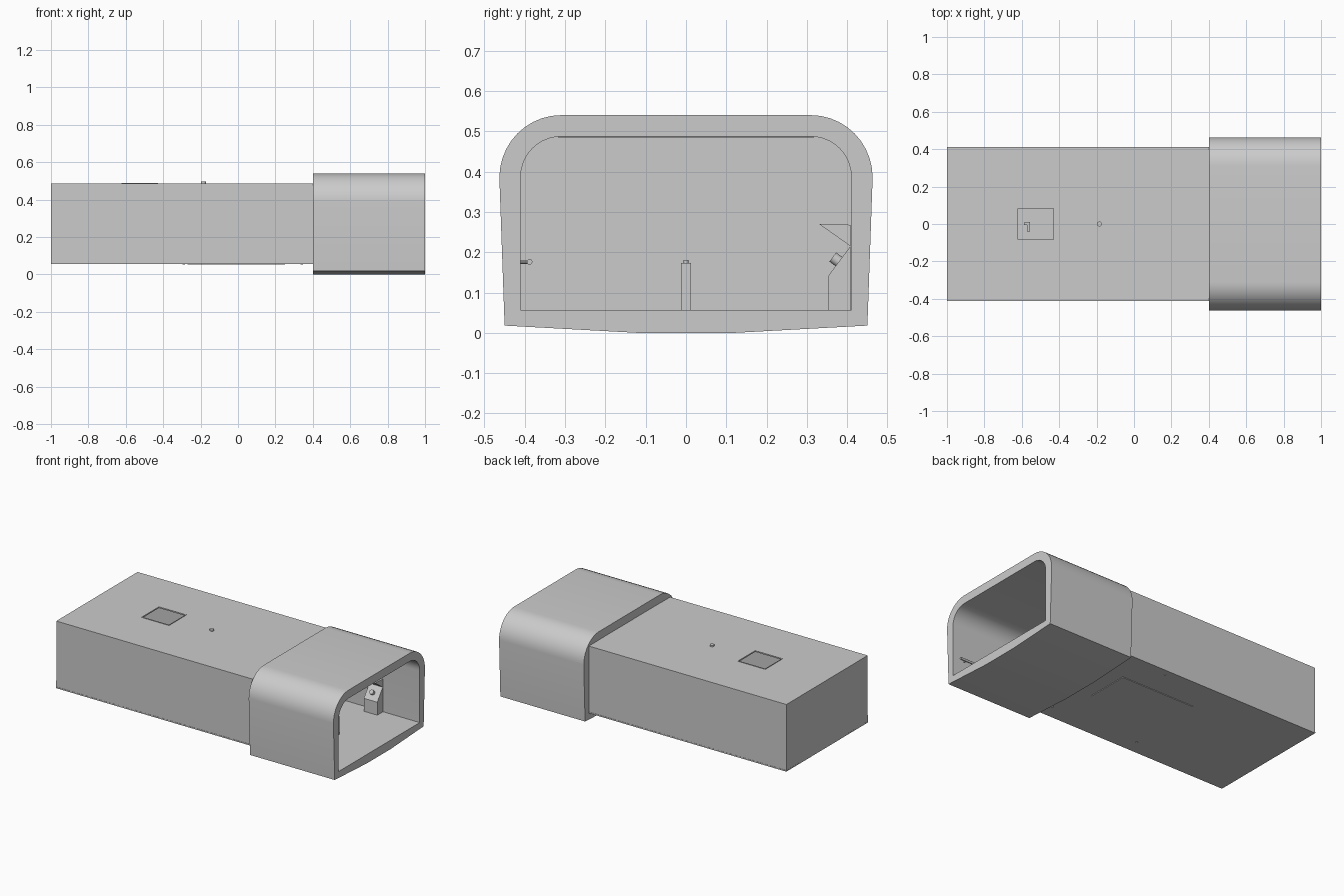
import bpy, bmesh, math
from mathutils import Vector

if "Cube" in bpy.data.objects:
    bpy.data.objects.remove(bpy.data.objects["Cube"])


def make(name, verts, faces):
    me = bpy.data.meshes.new(name)
    me.from_pydata(verts, [], faces)
    bm = bmesh.new()
    bm.from_mesh(me)
    bmesh.ops.recalc_face_normals(bm, faces=bm.faces)
    bm.to_mesh(me)
    bm.free()
    ob = bpy.data.objects.new(name, me)
    bpy.context.collection.objects.link(ob)
    return ob


def smooth(ob, angle=35):
    bpy.ops.object.select_all(action='DESELECT')
    ob.select_set(True)
    bpy.context.view_layer.objects.active = ob
    bpy.ops.object.shade_smooth_by_angle(angle=math.radians(angle))


def prism(name, pts, x0, x1):
    """Extrude a yz profile along x."""
    n = len(pts)
    verts = [(x, y, z) for x in (x0, x1) for y, z in pts]
    faces = [tuple(range(n)), tuple(range(n, 2 * n))]
    faces += [(i, (i + 1) % n, n + (i + 1) % n, n + i) for i in range(n)]
    return make(name, verts, faces)


def box(name, x0, x1, y0, y1, z0, z1):
    return prism(name, [(y0, z0), (y1, z0), (y1, z1), (y0, z1)], x0, x1)


def rod(name, a, b, r, sides=16):
    a, b = Vector(a), Vector(b)
    d = b - a
    bpy.ops.mesh.primitive_cylinder_add(vertices=sides, radius=r, depth=d.length, location=(a + b) / 2)
    ob = bpy.context.object
    ob.name = name
    ob.rotation_euler = d.to_track_quat('Z', 'Y').to_euler()
    smooth(ob)
    return ob


def arch(base, cy, cz, ry, rz, steps=10):
    """Closed symmetric profile: floor points, then a rounded shoulder, mirrored."""
    half = list(base)
    for i in range(steps + 1):
        t = math.pi / 2 * i / steps
        half.append((cy + ry * math.cos(t), cz + rz * math.sin(t)))
    return half + [(-y, z) for y, z in reversed(half)]


# Rounded hollow cab at the right end
outer = arch([(0.12, 0.0), (0.45, 0.018)], 0.31, 0.385, 0.153, 0.155)
inner = arch([(0.12, 0.057), (0.41, 0.057)], 0.31, 0.387, 0.10, 0.10)
n = len(outer)
rings = [(0.4, outer), (1.0, outer), (1.0, inner), (0.4, inner)]
verts = [(x, y, z) for x, ring in rings for y, z in ring]
faces = []
for k in range(4):
    a, b = k * n, (k + 1) % 4 * n
    faces += [(a + i, a + (i + 1) % n, b + (i + 1) % n, b + i) for i in range(n)]
smooth(make("cab_shell", verts, faces))

# Long box body, hollow, with a square roof opening
xs, ys = (-0.998, -0.62, -0.43, 0.4), (-0.41, -0.085, 0.085, 0.41)
verts = [(x, y, 0.485) for x in xs for y in ys]
faces = [(i * 4 + j, i * 4 + j + 1, i * 4 + j + 5, i * 4 + j + 4)
         for i in range(3) for j in range(3) if (i, j) != (1, 1)]
border = [0, 1, 2, 3, 7, 11, 15, 14, 13, 12, 8, 4]
verts += [(verts[i][0], verts[i][1], 0.062) for i in border]
m = len(border)
faces += [(border[i], border[(i + 1) % m], 16 + (i + 1) % m, 16 + i) for i in range(m)]
body = make("body_shell", verts, faces)
wall = body.modifiers.new("wall", 'SOLIDIFY')
wall.thickness = 0.004
wall.offset = 0
box("body_floor", -1.0, 0.4, -0.413, 0.413, 0.057, 0.065)

# Roof opening lip
for s in (-1, 1):
    box("hatch_lip_side", -0.622, -0.428, s * 0.086 - 0.002, s * 0.086 + 0.002, 0.482, 0.490)
    box("hatch_lip_end", -0.525 + s * 0.096 - 0.002, -0.525 + s * 0.096 + 0.002, -0.086, 0.086, 0.482, 0.490)

# Small fitting on the floor beneath the opening
box("floor_fitting_stem", -0.572, -0.556, -0.04, 0.01, 0.065, 0.075)
box("floor_fitting_bar", -0.588, -0.556, -0.005, 0.008, 0.065, 0.075)

# Roof knob
rod("roof_knob", (-0.185, 0, 0.48), (-0.185, 0, 0.496), 0.013)

# Underside panel and small studs
box("underside_panel", -0.27, 0.25, -0.08, 0.20, 0.053, 0.058)
for x, y in ((0.34, -0.32), (-0.29, -0.32), (0.08, 0.37)):
    rod("underside_stud", (x, y, 0.053), (x, y, 0.06), 0.007, 10)

# Wall console with sloped face, hood and button
prism("console", [(0.352, 0.057), (0.352, 0.14), (0.408, 0.215), (0.408, 0.057)], 0.645, 0.74)
prism("console_hood", [(0.33, 0.27), (0.408, 0.268), (0.408, 0.215)], 0.645, 0.74)
rod("console_button", (0.69, 0.382, 0.175), (0.69, 0.364, 0.188), 0.014)

# Centre post with button
box("centre_post", 0.685, 0.711, -0.013, 0.013, 0.057, 0.173)
rod("post_button", (0.698, 0, 0.17), (0.698, 0, 0.181), 0.006)

# Handrail on the opposite wall
rod("handrail", (0.44, -0.388, 0.176), (0.96, -0.388, 0.176), 0.007)
for x in (0.48, 0.70, 0.92):
    rod("handrail_bracket", (x, -0.411, 0.175), (x, -0.388, 0.175), 0.004, 10)
